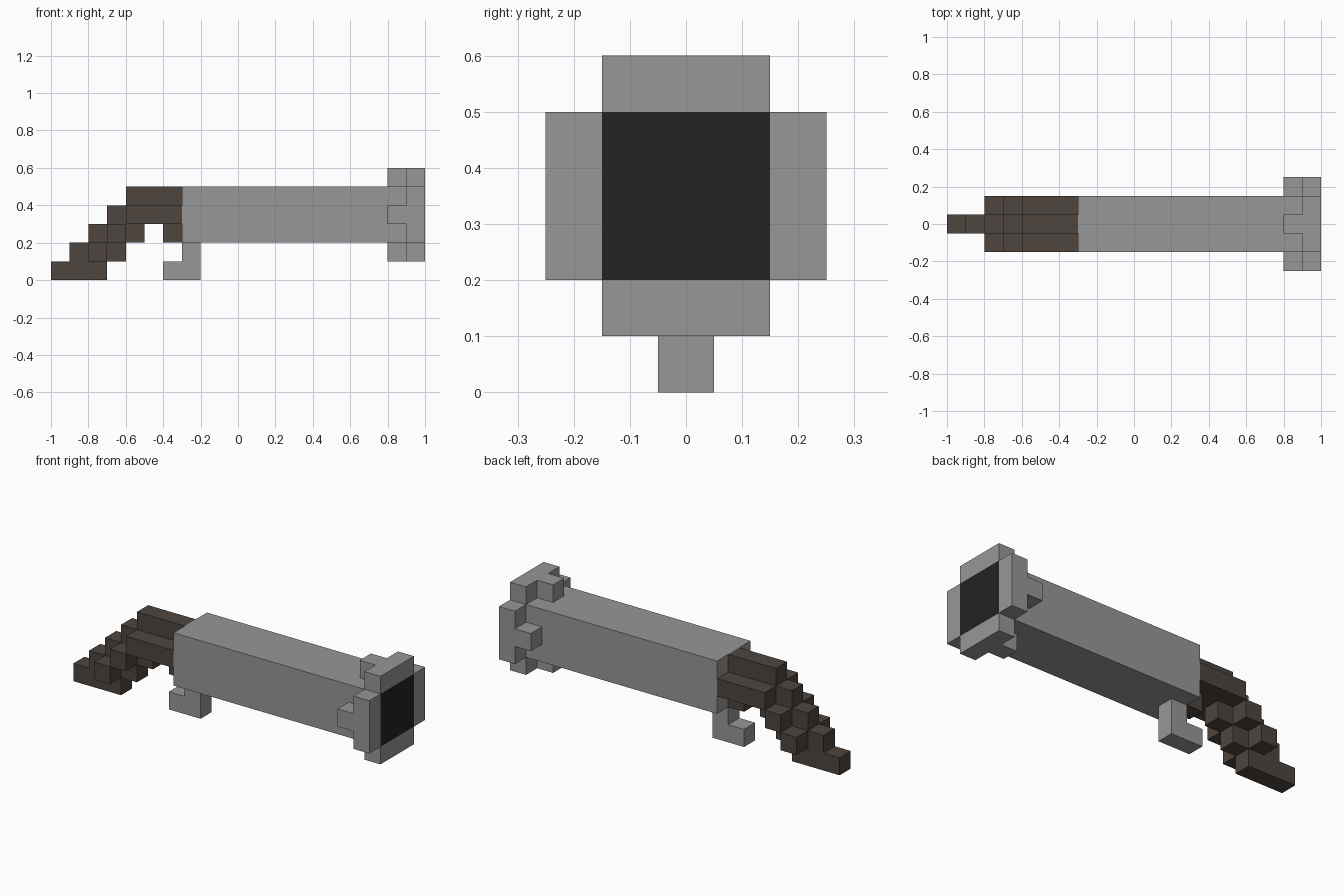
import bpy
import bmesh
from mathutils import Vector

U = 0.1  # block size

cube = bpy.data.objects.get("Cube")
if cube:
    bpy.data.objects.remove(cube, do_unlink=True)


def material(name, rgb):
    mat = bpy.data.materials.new(name)
    mat.use_nodes = True
    mat.diffuse_color = (*rgb, 1)
    bsdf = next(n for n in mat.node_tree.nodes if n.type == 'BSDF_PRINCIPLED')
    bsdf.inputs["Base Color"].default_value = (*rgb, 1)
    return mat


grey = material("grey metal", (0.31, 0.31, 0.31))
brown = material("dark brown wood", (0.077, 0.060, 0.049))
black = material("black bore", (0.016, 0.016, 0.016))


def finish(name, bm, *mats):
    bmesh.ops.recalc_face_normals(bm, faces=bm.faces)
    mesh = bpy.data.meshes.new(name)
    bm.to_mesh(mesh)
    bm.free()
    for mat in mats:
        mesh.materials.append(mat)
    obj = bpy.data.objects.new(name, mesh)
    bpy.context.collection.objects.link(obj)
    return obj


def box(name, x, y, z, *mats):
    """Box from (min, max) ranges measured in blocks."""
    bm = bmesh.new()
    bmesh.ops.create_cube(bm, size=1)
    for v in bm.verts:
        v.co = Vector([(r[0] if c < 0 else r[1]) * U
                       for c, r in zip(v.co, (x, y, z))])
    return finish(name, bm, *mats)


def profile(name, points, half_width, mat):
    """Side outline in blocks, extruded across y."""
    bm = bmesh.new()
    face = bm.faces.new([bm.verts.new((x * U, -half_width * U, z * U))
                         for x, z in points])
    new = bmesh.ops.extrude_face_region(bm, geom=[face])["geom"]
    verts = [g for g in new if isinstance(g, bmesh.types.BMVert)]
    bmesh.ops.translate(bm, verts=verts, vec=(0, 2 * half_width * U, 0))
    return finish(name, bm, mat)


# Barrel with a black muzzle face
barrel = box("barrel", (-3, 10), (-1.5, 1.5), (2, 5), grey, black)
for poly in barrel.data.polygons:
    if poly.normal.x > 0.9:
        poly.material_index = 1

# Muzzle flange plates, each with a small lug behind it
for name, z in (("top", (5, 6)), ("bottom", (1, 2))):
    box(f"flange_{name}", (9, 10), (-1.5, 1.5), z, grey)
    box(f"flange_lug_{name}", (8, 9), (-0.5, 0.5), z, grey)
for name, y in (("left", (1.5, 2.5)), ("right", (-2.5, -1.5))):
    box(f"flange_{name}", (9, 10), y, (2, 5), grey)
    box(f"flange_lug_{name}", (8, 9), y, (3, 4), grey)

# Trigger hook
profile("trigger", [(-2, 0), (-2, 2), (-3, 2), (-3, 1), (-4, 1), (-4, 0)],
        0.5, grey)

# Stock core: stepped outline running down to the butt
steps = []
for i in range(5):
    steps += [(-10 + i, i), (-10 + i, i + 1)]
underside = [(-3, 5), (-3, 2), (-4, 2), (-4, 3), (-5, 3), (-5, 2),
             (-6, 2), (-6, 1), (-7, 1), (-7, 0)]
profile("stock_core", steps + underside, 0.5, brown)

# Stock cheeks: a long bar and two descending blocks on each side
for name, y in (("left", (0.5, 1.5)), ("right", (-1.5, -0.5))):
    box(f"stock_bar_{name}", (-6, -3), y, (3, 4), brown)
    for i in (1, 2):
        box(f"stock_step_{i}_{name}", (-6 - i, -5 - i), y, (3 - i, 4 - i), brown)
